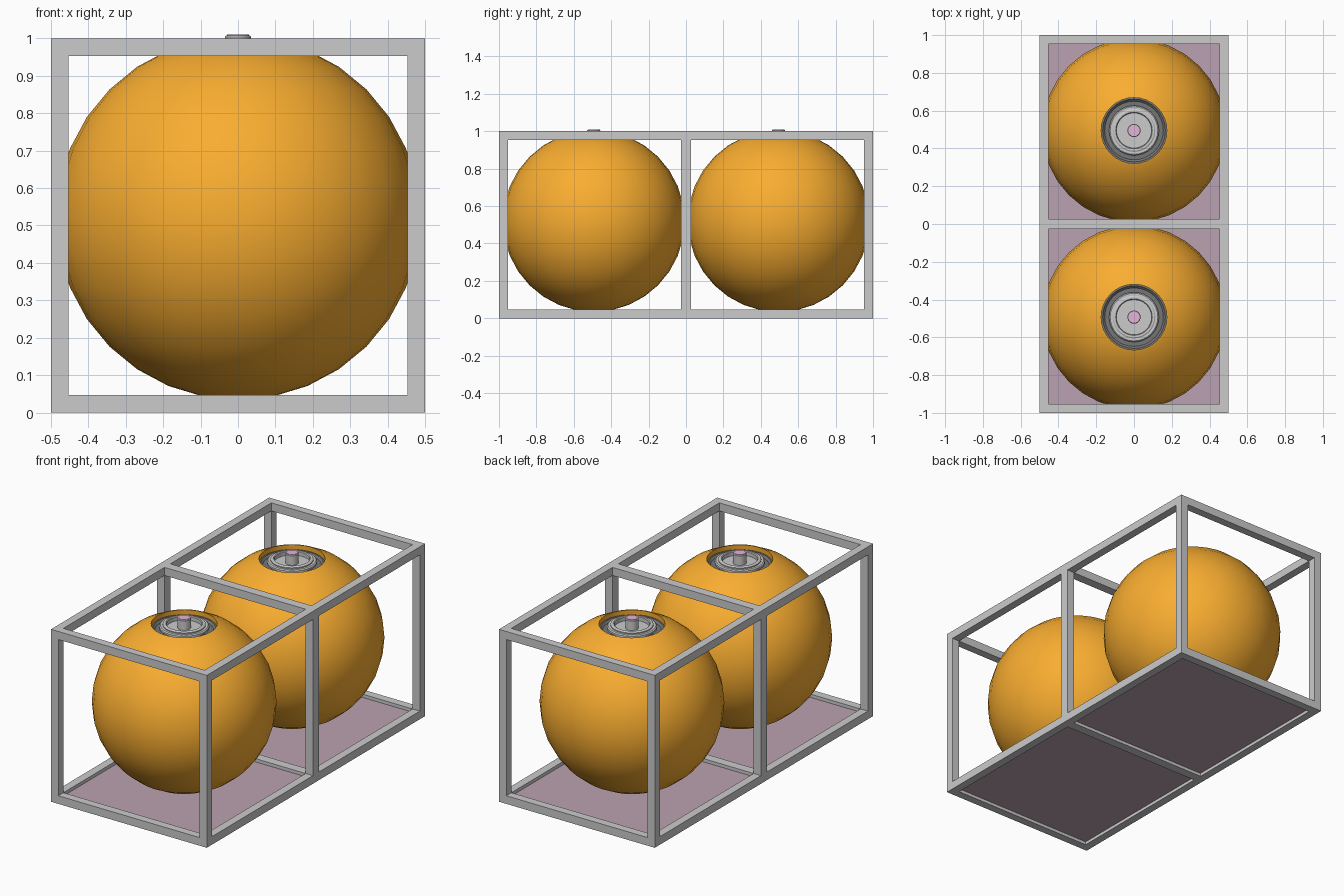
import bpy, bmesh, math
from mathutils import Vector

if "Cube" in bpy.data.objects:
    bpy.data.objects.remove(bpy.data.objects["Cube"])


def material(name, rgb):
    m = bpy.data.materials.new(name)
    m.diffuse_color = (*rgb, 1)
    m.use_nodes = True
    m.node_tree.nodes["Principled BSDF"].inputs["Base Color"].default_value = m.diffuse_color
    return m


ORANGE = material("orange_paint", (0.95, 0.42, 0.03))
MAUVE = material("mauve_floor", (0.5, 0.36, 0.44))
DARK = material("dark_seal", (0.18, 0.18, 0.18))
PINK = material("pink_cap", (0.8, 0.45, 0.7))


def add_object(name, bm, mat=None):
    bmesh.ops.recalc_face_normals(bm, faces=bm.faces)
    me = bpy.data.meshes.new(name)
    bm.to_mesh(me)
    bm.free()
    ob = bpy.data.objects.new(name, me)
    bpy.context.collection.objects.link(ob)
    if mat:
        me.materials.append(mat)
    return ob


def box(name, lo, hi, mat=None):
    lo, hi = Vector(lo), Vector(hi)
    bm = bmesh.new()
    bmesh.ops.create_cube(bm, size=1)
    for v in bm.verts:
        v.co = (lo + hi) / 2 + v.co * (hi - lo)
    return add_object(name, bm, mat)


def lathe(name, profile, centre, mat=None, steps=32):
    """Revolve (radius, height) points about z."""
    bm = bmesh.new()
    vs = [bm.verts.new((r, 0, z)) for r, z in profile]
    es = [bm.edges.new(p) for p in zip(vs, vs[1:])]
    bmesh.ops.spin(bm, geom=vs + es, cent=(0, 0, 0), axis=(0, 0, 1),
                   angle=2 * math.pi, steps=steps)
    bmesh.ops.remove_doubles(bm, verts=bm.verts, dist=1e-5)
    ob = add_object(name, bm, mat)
    ob.location = centre
    bpy.ops.object.select_all(action='DESELECT')
    bpy.context.view_layer.objects.active = ob
    ob.select_set(True)
    bpy.ops.object.shade_smooth_by_angle(angle=math.radians(30))
    return ob


# open frame: posts, cross bars and long rails
T = 0.047
stations = {"front": (-1, -1 + T), "middle": (-0.027, 0.027), "back": (1 - T, 1)}
sides = {"left": (-0.5, -0.5 + T), "right": (0.5 - T, 0.5)}
levels = {"lower": (0, T), "upper": (1 - T, 1)}
for st, (y0, y1) in stations.items():
    for sd, (x0, x1) in sides.items():
        box(f"{st}_{sd}_post", (x0, y0, T), (x1, y1, 1 - T))
    for lv, (z0, z1) in levels.items():
        box(f"{st}_{lv}_cross_bar", (-0.5 + T, y0, z0), (0.5 - T, y1, z1))
for sd, (x0, x1) in sides.items():
    for lv, (z0, z1) in levels.items():
        box(f"{sd}_{lv}_rail", (x0, -1, z0), (x1, 1, z1))

# floor panels
for name, y0, y1 in (("front", -1 + T, -0.027), ("back", 0.027, 1 - T)):
    box(f"{name}_floor_panel", (-0.5 + T, y0, 0.018), (0.5 - T, y1, 0.028), MAUVE)

# spherical tanks with an opening and valve on top
R, CZ = 0.486, 0.52
ball = [(R * math.cos(a), R * math.sin(a))
        for a in (math.radians(-90 + 11.25 * i) for i in range(15))]
ball[0] = (0, -R)
ball += [(0.174, 0.4525), (0.174, 0.40)]
for name, y in (("front", -0.493), ("back", 0.495)):
    c = (0, y, CZ)
    lathe(f"{name}_tank", ball, c, ORANGE)
    # dark seal inside the opening
    lathe(f"{name}_seal", [(0.174, 0.425), (0.166, 0.425), (0.155, 0.415),
                           (0.10, 0.415)], c, DARK)
    # stepped valve collar
    lathe(f"{name}_valve_collar",
          [(0.118, 0.41), (0.118, 0.425), (0.132, 0.43), (0.132, 0.441),
           (0.126, 0.446), (0.113, 0.446), (0.113, 0.452), (0.107, 0.456),
           (0.097, 0.456), (0.093, 0.452), (0.093, 0.43), (0, 0.43)], c)
    # central stem and cap
    lathe(f"{name}_valve_stem",
          [(0.035, 0.425), (0.035, 0.484), (0.032, 0.488), (0, 0.488)], c)
    lathe(f"{name}_valve_cap",
          [(0.03, 0.486), (0.03, 0.490), (0, 0.490)], c, PINK)
